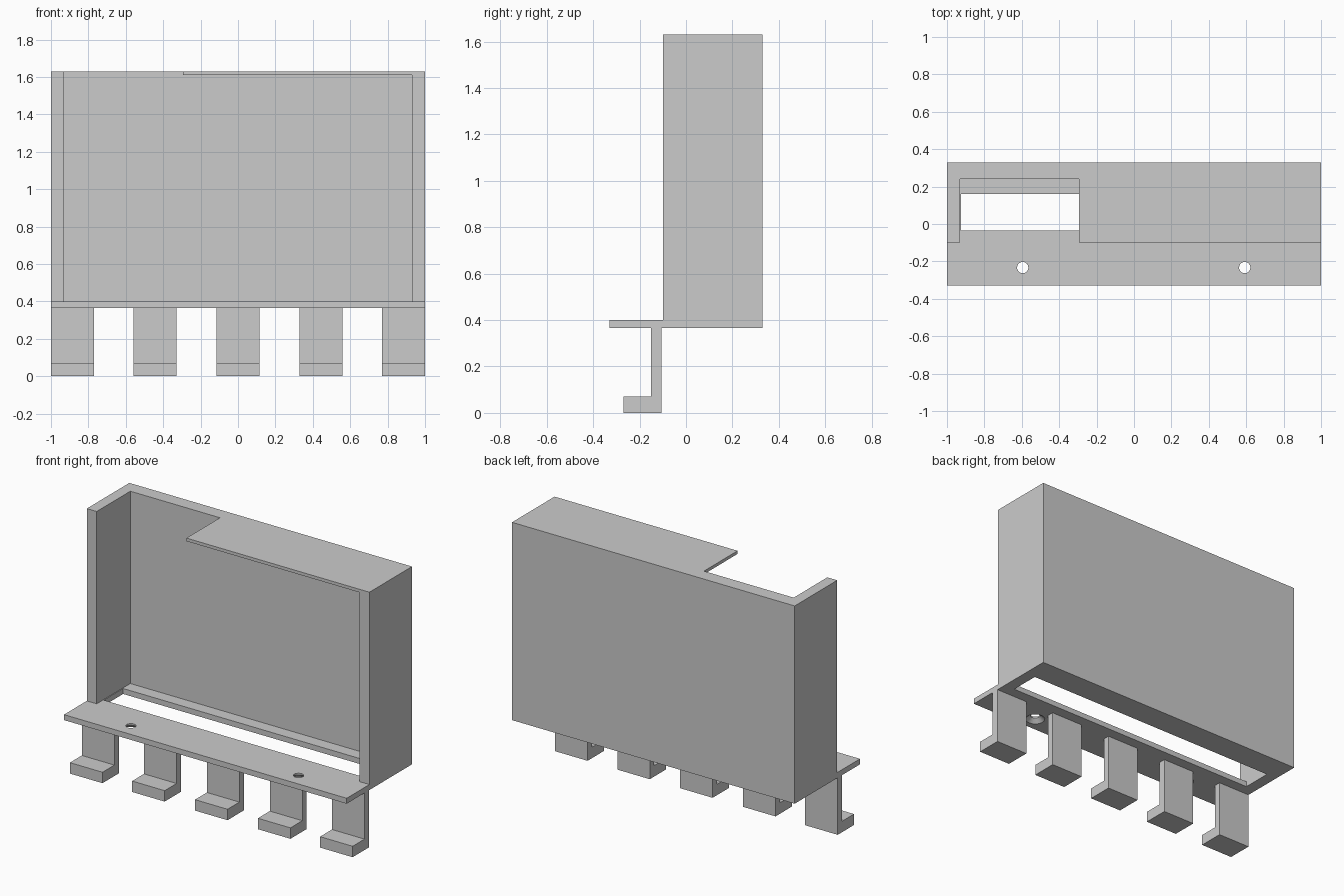
import bpy, bmesh
from mathutils import Matrix

if "Cube" in bpy.data.objects:
    bpy.data.objects.remove(bpy.data.objects["Cube"])


def make_object(name, bm):
    bmesh.ops.recalc_face_normals(bm, faces=bm.faces[:])
    mesh = bpy.data.meshes.new(name)
    bm.to_mesh(mesh)
    bm.free()
    obj = bpy.data.objects.new(name, mesh)
    bpy.context.collection.objects.link(obj)
    return obj


def extrude_profile(name, points, x0, x1):
    """Extrude a (y, z) outline along x."""
    bm = bmesh.new()
    face = bm.faces.new([bm.verts.new((x0, y, z)) for y, z in points])
    grown = bmesh.ops.extrude_face_region(bm, geom=[face])["geom"]
    verts = [v for v in grown if isinstance(v, bmesh.types.BMVert)]
    bmesh.ops.translate(bm, verts=verts, vec=(x1 - x0, 0, 0))
    return make_object(name, bm)


def box(name, x0, x1, y0, y1, z0, z1):
    return extrude_profile(name, [(y0, z0), (y1, z0), (y1, z1), (y0, z1)], x0, x1)


def cone(name, x, y, z0, z1, r0, r1):
    bm = bmesh.new()
    bmesh.ops.create_cone(bm, cap_ends=True, segments=32, radius1=r0, radius2=r1,
                          depth=z1 - z0,
                          matrix=Matrix.Translation((x, y, (z0 + z1) / 2)))
    return make_object(name, bm)


def cut(target, cutter):
    mod = target.modifiers.new(cutter.name, 'BOOLEAN')
    mod.operation = 'DIFFERENCE'
    mod.solver = 'EXACT'
    mod.object = cutter
    cutter.hide_render = True
    cutter.display_type = 'WIRE'
    cutter.hide_set(True)


# Holder body: upright box with a flange at the bottom front
BASE, FLOOR, TOP = 0.365, 0.40, 1.63
holder = extrude_profile("holder_body", [
    (-0.33, BASE), (0.33, BASE), (0.33, TOP),
    (-0.10, TOP), (-0.10, FLOOR), (-0.33, FLOOR)], -1, 1)

# Open-fronted cavity, top notch and floor slot
cut(holder, box("cavity_cutter", -0.93, 0.93, -0.5, 0.24, FLOOR, 1.61))
cut(holder, box("top_notch_cutter", -0.93, -0.295, -0.5, 0.24, 1.5, 1.8))
cut(holder, box("floor_slot_cutter", -0.925, 0.925, -0.035, 0.16, 0.3, 0.5))

# Screw holes, countersunk from below
for side, x in (("left", -0.595), ("right", 0.592)):
    cut(holder, cone(side + "_screw_hole_cutter", x, -0.233, 0.3, 0.5, 0.03, 0.03))
    cut(holder, cone(side + "_countersink_cutter", x, -0.233, 0.355, 0.39, 0.07, 0.03))

# Row of five hooks under the flange
hook_outline = [(-0.105, 0), (-0.105, BASE), (-0.15, BASE),
                (-0.15, 0.07), (-0.27, 0.07), (-0.27, 0)]
for i, x in enumerate((-0.885, -0.445, 0, 0.445, 0.885)):
    extrude_profile(f"hook_{i + 1}", hook_outline, x - 0.115, x + 0.115)
